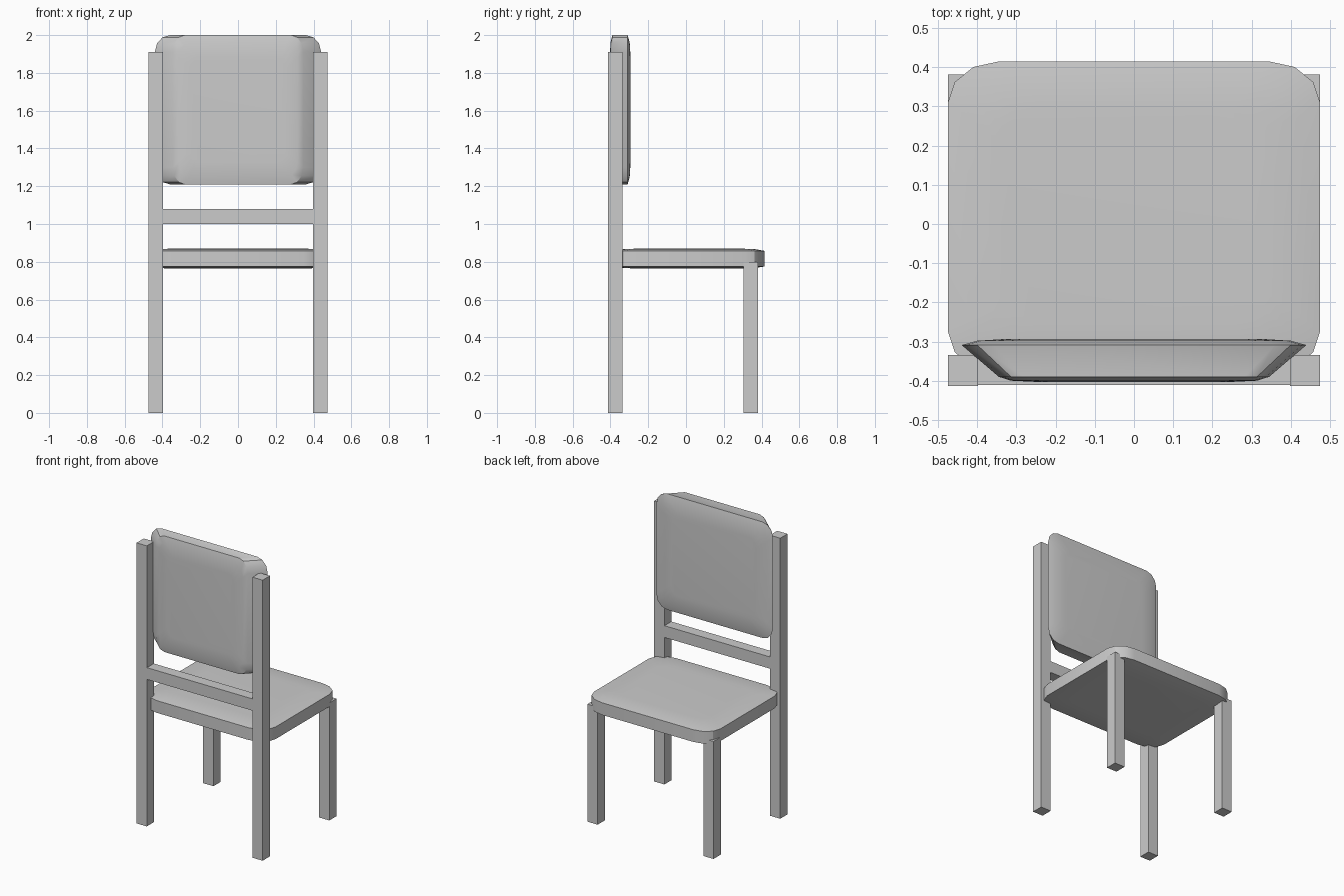
import bpy, bmesh
from math import sin, cos, pi, radians

if "Cube" in bpy.data.objects:
    bpy.data.objects.remove(bpy.data.objects["Cube"])


def box(name, x, y, z):
    """Box from (min, max) ranges."""
    bm = bmesh.new()
    bmesh.ops.create_cube(bm, size=1)
    for v in bm.verts:
        for i, (lo, hi) in enumerate((x, y, z)):
            v.co[i] = lo if v.co[i] < 0 else hi
    me = bpy.data.meshes.new(name)
    bm.to_mesh(me)
    bm.free()
    ob = bpy.data.objects.new(name, me)
    bpy.context.collection.objects.link(ob)
    return ob


def outline(hx, hy, rx, ry):
    """Rounded rectangle with three facets per corner."""
    pts = []
    for q, (sx, sy) in enumerate(((1, 1), (-1, 1), (-1, -1), (1, -1))):
        for k in range(4):
            a = q * pi / 2 + k * pi / 6
            pts.append((sx * (hx - rx) + rx * cos(a), sy * (hy - ry) + ry * sin(a)))
    return pts


def cushion(name, hx, hy, rx, ry, rings, place):
    """Loft of rings (inset, width factor, height); place maps (u, v, w) to xyz."""
    bm = bmesh.new()
    base = outline(hx, hy, rx, ry)
    loops = []
    for inset, wide, w in rings:
        su, sv = wide * (hx - inset) / hx, (hy - inset) / hy
        loops.append([bm.verts.new(place(u * su, v * sv, w)) for u, v in base])
    n = len(base)
    for a, b in zip(loops, loops[1:]):
        for i in range(n):
            j = (i + 1) % n
            bm.faces.new((a[i], a[j], b[j], b[i]))
    bm.faces.new(loops[0])
    bm.faces.new(loops[-1])
    bmesh.ops.recalc_face_normals(bm, faces=bm.faces)
    me = bpy.data.meshes.new(name)
    bm.to_mesh(me)
    bm.free()
    ob = bpy.data.objects.new(name, me)
    bpy.context.collection.objects.link(ob)
    bpy.ops.object.select_all(action='DESELECT')
    ob.select_set(True)
    bpy.context.view_layer.objects.active = ob
    bpy.ops.object.shade_smooth_by_angle(angle=radians(28))
    return ob


# legs: tall posts at the backrest, short legs under the seat
for side, x in (("left", (-0.475, -0.398)), ("right", (0.398, 0.475))):
    box("back_post_" + side, x, (-0.413, -0.335), (0, 1.91))
    box("seat_leg_" + side, x, (0.304, 0.382), (0, 0.80))

# cross rail between the posts
box("cross_rail", (-0.4, 0.4), (-0.411, -0.337), (1.0, 1.08))

# padded seat
cushion("seat", 0.475, 0.3975, 0.13, 0.105,
        [(0.13, 1, 0.764), (0.05, 1, 0.767), (0.0, 1, 0.775),
         (0.0, 1, 0.858), (0.05, 1, 0.867), (0.13, 1, 0.870)],
        lambda u, v, w: (u, v + 0.0175, w))

# padded backrest, tapering in width towards -y to fit between the posts
cushion("backrest", 0.44, 0.395, 0.08, 0.09,
        [(0.12, 0.785, -0.403), (0.04, 0.785, -0.400), (0.0, 0.785, -0.390),
         (0.0, 1, -0.309), (0.04, 1, -0.298), (0.12, 1, -0.293)],
        lambda u, v, w: (u, w, v + 1.605))
